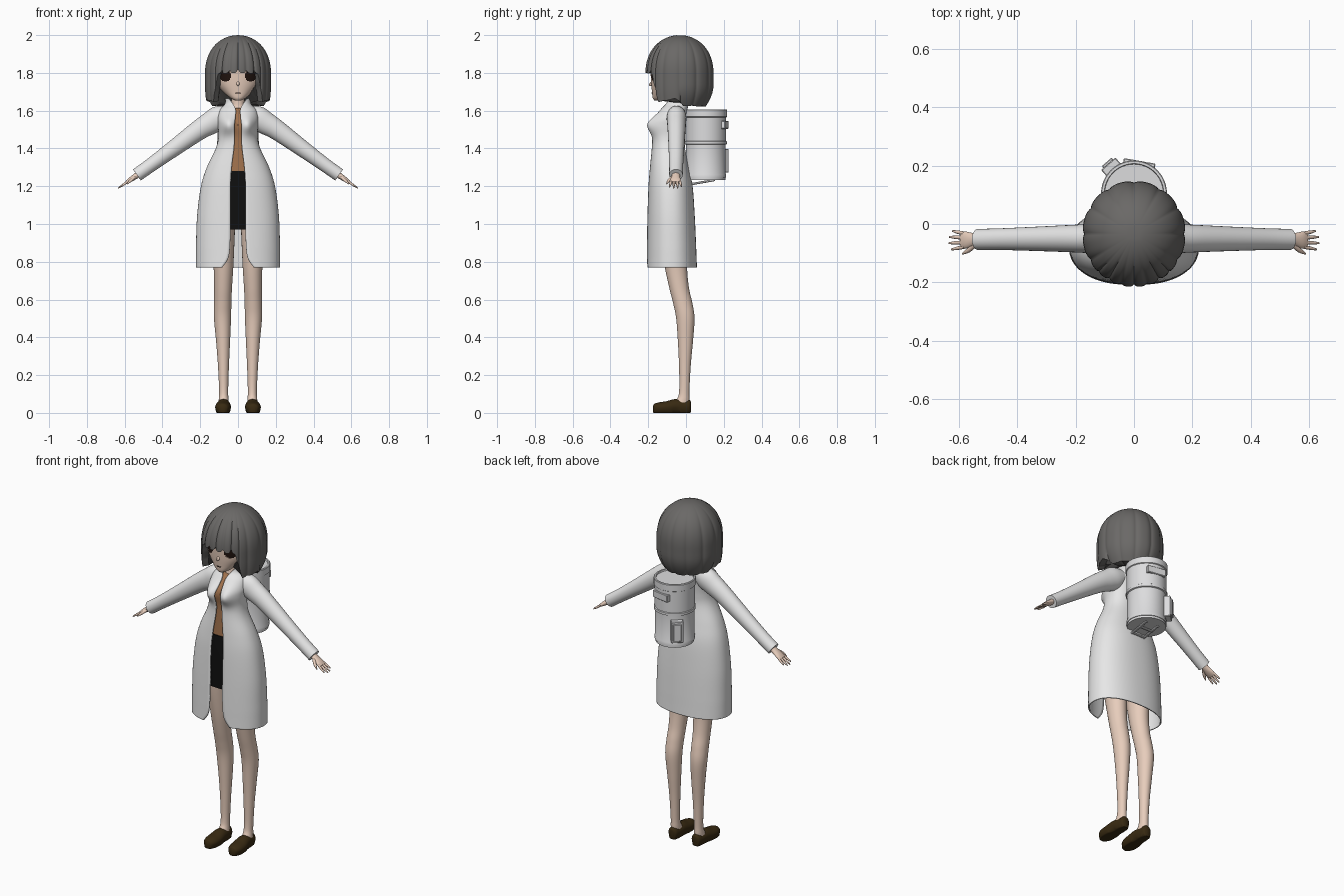
import bpy, bmesh, math
from mathutils import Vector, Matrix

if "Cube" in bpy.data.objects:
    bpy.data.objects.remove(bpy.data.objects["Cube"])


def material(name, r, g, b):
    m = bpy.data.materials.new(name)
    m.diffuse_color = (r, g, b, 1)
    m.use_nodes = True
    m.node_tree.nodes["Principled BSDF"].inputs["Base Color"].default_value = m.diffuse_color
    return m


COAT = material("white cloth", .80, .80, .80)
METAL = material("pale metal", .72, .72, .73)
HAIR = material("grey hair", .145, .14, .135)
SKIN = material("skin", .80, .61, .50)
SHIRT = material("brown shirt", .36, .17, .075)
SKIRT = material("black skirt", .005, .005, .005)
SHOE = material("dark brown leather", .04, .023, .006)
EYE = material("dark eye", .015, .007, .005)


def resample(rows, k):
    """Catmull-Rom resampling of a list of number tuples."""
    if k < 2:
        return rows
    out = []
    for i in range(len(rows) - 1):
        a, b, c, d = rows[max(i - 1, 0)], rows[i], rows[i + 1], rows[min(i + 2, len(rows) - 1)]
        for j in range(k):
            t = j / k
            out.append(tuple(.5 * (2 * q + (r - p) * t + (2 * p - 5 * q + 4 * r - s) * t * t
                                   + (3 * q - p - 3 * r + s) * t ** 3) for p, q, r, s in zip(a, b, c, d)))
    return out + [rows[-1]]


def finish(name, bm, mat, mirror=False, angle=40):
    bmesh.ops.recalc_face_normals(bm, faces=bm.faces)
    me = bpy.data.meshes.new(name)
    bm.to_mesh(me)
    bm.free()
    ob = bpy.data.objects.new(name, me)
    bpy.context.collection.objects.link(ob)
    me.materials.append(mat)
    bpy.ops.object.select_all(action='DESELECT')
    ob.select_set(True)
    bpy.context.view_layer.objects.active = ob
    bpy.ops.object.shade_smooth_by_angle(angle=math.radians(angle))
    if mirror:
        ob.modifiers.new("mirror", 'MIRROR')
    return ob


def skin_rings(name, rings, mat, wrap=True, caps=True, **kw):
    bm = bmesh.new()
    vs = [[bm.verts.new(p) for p in r] for r in rings]
    n = len(rings[0])
    for a, b in zip(vs, vs[1:]):
        for i in range(n if wrap else n - 1):
            j = (i + 1) % n
            bm.faces.new((a[i], a[j], b[j], b[i]))
    if caps:
        bm.faces.new(vs[0])
        bm.faces.new(vs[-1])
    return finish(name, bm, mat, **kw)


def loft(name, rows, mat, n=48, k=6, p=2.0, bump=0, gap=False, **kw):
    """Horizontal rings: (z, centre x, half width, front y, back y[, opening])."""
    rings = []
    for row in resample(rows, k):
        z, cx, hx, yf, yb = row[:5]
        g = math.asin(min(.9, max(.001, row[5] / hx)) ** (p / 2)) if gap else 0
        ring = []
        for i in range(n):
            t = g + (2 * math.pi - 2 * g) * i / ((n - 1) if gap else n)
            s, c = math.sin(t), math.cos(t)
            x = cx + hx * math.copysign(abs(s) ** (2 / p), s)
            y = (yf + yb) / 2 - (yb - yf) / 2 * math.copysign(abs(c) ** (2 / p), c)
            if bump and c > 0:
                y -= bump * c ** .5 * math.exp(-((abs(x) - .055) / .04) ** 2 - ((z - 1.525) / .05) ** 2)
            ring.append((x, y, z))
        rings.append(ring)
    return skin_rings(name, rings, mat, wrap=not gap, caps=not gap, **kw)


def tube(name, path, mat, n=20, k=5, **kw):
    """Elliptical tube along (x, y, z, radius sideways, radius up)."""
    pts = resample(path, k)
    rings = []
    for i, q in enumerate(pts):
        t = (Vector(pts[min(i + 1, len(pts) - 1)][:3]) - Vector(pts[max(i - 1, 0)][:3])).normalized()
        u = Vector((1, 0, 0)) if abs(t.y) > .7 else Vector((0, 1, 0))
        w = t.cross(u).normalized()
        u = w.cross(t)
        rings.append([Vector(q[:3]) + u * q[3] * math.cos(a) + w * q[4] * math.sin(a)
                      for a in (2 * math.pi * j / n for j in range(n))])
    return skin_rings(name, rings, mat, **kw)


def box(name, loc, size, mat, turn=0, tilt=0):
    bm = bmesh.new()
    m = (Matrix.Translation(loc) @ Matrix.Rotation(turn, 4, 'Z') @ Matrix.Rotation(tilt, 4, 'X')
         @ Matrix.Diagonal((*size, 1)))
    bmesh.ops.create_cube(bm, size=1, matrix=m)
    bmesh.ops.bevel(bm, geom=bm.edges[:], offset=.003, segments=1, affect='EDGES')
    return finish(name, bm, mat, angle=20)


# Head with eyes coloured by an ellipse rule
head = loft("head", [(1.655, 0, .018, -.168, -.12), (1.668, 0, .042, -.176, -.08), (1.70, 0, .080, -.180, -.01),
                     (1.74, 0, .112, -.184, .04), (1.79, 0, .130, -.187, .08), (1.86, 0, .135, -.19, .10),
                     (1.92, 0, .11, -.16, .08), (1.96, 0, .05, -.10, .03)], SKIN, n=120, k=10, p=2.2)
head.data.materials.append(EYE)
for f in head.data.polygons:
    c = f.center
    if c.y < -.08 and ((abs(c.x) - .068) / .031) ** 2 + ((c.z - 1.785) / .030) ** 2 < 1:
        f.material_index = 1
tube("nose", [(0, -.178, 1.745, .010, .012), (0, -.188, 1.738, .007, .008), (0, -.196, 1.734, .002, .002)], SKIN, n=12)
tube("mouth", [(-.014, -.1795, 1.694, .002, .002), (0, -.1815, 1.693, .002, .003), (.014, -.1795, 1.694, .002, .002)],
     EYE, n=8)
loft("neck", [(1.54, 0, .06, -.11, .0), (1.61, 0, .045, -.09, .0), (1.64, 0, .036, -.085, -.01),
              (1.70, 0, .036, -.085, -.01)], SKIN, n=24)

# Bobbed hair: one polar shell whose lower edge depends on the angle from the front
EDGE = [(0, 1.80), (37, 1.795), (41, 1.74), (50, 1.645), (62, 1.65), (82, 1.665), (88, 1.65), (98, 1.625), (180, 1.62)]


def edge_height(a):
    for (a0, z0), (a1, z1) in zip(EDGE, EDGE[1:]):
        if a <= a1:
            return z0 + (z1 - z0) * (a - a0) / (a1 - a0)


N, V = 180, 26
rings = []
for v in range(1, V + 2):
    ring = []
    for i in range(N):
        deg = -180 + 360 * i / N
        a, th = abs(deg), math.radians(deg)
        front = a < 45
        groove = (1 - abs(math.sin(math.pi * deg / (15 if front else 30)))) ** 2
        f = min(v, V) / V
        zb = edge_height(a) + (.02 * groove if front else .006 * groove)
        z = 2 - (2 - zb) * f ** 1.7
        s = (1 - (max(0, z - 1.79) / .21) ** 2.3) ** .5
        if z < 1.74:
            s *= 1 - (.24 if a > 90 else .07) * ((1.74 - z) / .12) ** 2
        s *= 1 - (.045 if front else .035) * groove * min(1, f * 2)
        if v > V:  # tucked underside
            s *= .8 - .35 * min(1, max(0, (a - 80) / 60))
            z += .006
        ring.append((.177 * s * math.sin(th), -.034 - .182 * s * math.cos(th), z))
    rings.append(ring)
hair = skin_rings("hair", rings, HAIR, angle=50)

# Open coat
coat = loft("coat", [(1.665, 0, .068, -.10, .012, .05), (1.635, 0, .070, -.11, .012, .026),
                     (1.605, 0, .098, -.135, .008, .012), (1.56, 0, .108, -.165, .005, .014),
                     (1.52, 0, .106, -.178, .0, .018), (1.46, 0, .104, -.178, -.005, .018),
                     (1.40, 0, .118, -.182, -.005, .022), (1.30, 0, .165, -.192, .015, .034),
                     (1.20, 0, .196, -.200, .035, .04), (1.05, 0, .216, -.205, .046, .04),
                     (.90, 0, .222, -.208, .053, .042), (.82, 0, .223, -.209, .056, .052),
                     (.77, 0, .223, -.210, .058, .085)], COAT, n=90, p=2.25, bump=.038, gap=True)
th = coat.modifiers.new("thickness", 'SOLIDIFY')
th.thickness = .007
th.offset = -1

# Shirt and skirt
loft("shirt", [(1.615, 0, .05, -.105, -.01), (1.60, 0, .08, -.122, -.012), (1.56, 0, .094, -.152, -.012),
               (1.52, 0, .092, -.164, -.015), (1.46, 0, .09, -.164, -.018), (1.40, 0, .10, -.166, -.018),
               (1.27, 0, .125, -.172, .0)], SHIRT, p=2.25, bump=.03)
loft("skirt", [(1.28, 0, .128, -.176, .005), (1.15, 0, .155, -.180, .025), (.97, 0, .155, -.178, .03)],
     SKIRT, p=2.4)

# Legs and shoes
loft("leg", [(1.02, .080, .066, -.15, .02), (.90, .079, .060, -.135, .012), (.77, .077, .052, -.112, .006),
             (.66, .079, .047, -.088, .016), (.58, .081, .046, -.068, .034), (.50, .082, .045, -.052, .045),
             (.38, .079, .037, -.043, .037), (.25, .077, .029, -.037, .025), (.12, .076, .024, -.036, .018),
             (.07, .076, .026, -.05, .018), (.035, .076, .030, -.09, .016)], SKIN, n=28, mirror=True)
shoe = tube("shoe", [(.080, -.174, .026, .012, .012), (.080, -.166, .026, .027, .022), (.080, -.14, .028, .039, .028),
                     (.079, -.10, .031, .042, .031), (.077, -.055, .037, .037, .036), (.076, -.01, .034, .032, .034),
                     (.076, .018, .036, .026, .033), (.076, .027, .036, .012, .018)], SHOE, n=24, mirror=True)
for vtx in shoe.data.vertices:  # flatten the soles
    if vtx.co.z < .018:
        vtx.co.z = max(0, (vtx.co.z - .010) * .6)

# Sleeves, palms, fingers
tube("sleeve", [(.05, -.05, 1.585, .045, .045), (.10, -.05, 1.562, .052, .064), (.15, -.05, 1.532, .050, .060),
                (.21, -.05, 1.495, .047, .053), (.35, -.051, 1.393, .041, .043), (.46, -.052, 1.313, .037, .037),
                (.535, -.053, 1.260, .036, .036)], COAT, n=28, mirror=True)
tube("palm", [(.51, -.053, 1.276, .022, .018), (.545, -.054, 1.251, .022, .015), (.575, -.055, 1.231, .029, .012),
              (.592, -.055, 1.219, .028, .008)], SKIN, mirror=True)
for i, (y, reach) in enumerate([(-.079, .036), (-.063, .045), (-.047, .043), (-.032, .032)]):
    fy = y + (y + .055) * .35
    tube("finger_%d" % (i + 1), [(.583, y, 1.226, .0065, .0065), (.588 + reach * .5, (y + fy) / 2, 1.222 - reach * .36,
         .006, .006), (.590 + reach, fy, 1.221 - reach * .70, .003, .003)], SKIN, n=10, k=3, mirror=True)
tube("thumb", [(.548, -.072, 1.247, .009, .009), (.568, -.091, 1.230, .008, .008), (.588, -.102, 1.212, .003, .003)],
     SKIN, n=10, k=3, mirror=True)

# Canister backpack with ribs and rims
PROFILE = [(1.232, .085), (1.232, .104), (1.245, .104), (1.245, .108), (1.262, .108), (1.268, .105), (1.42, .105),
           (1.423, .112), (1.437, .112), (1.44, .108), (1.565, .108), (1.568, .113), (1.604, .113), (1.607, .110),
           (1.607, .102), (1.598, .100)]
loft("canister", [(z, 0, r, .105 - r, .105 + r) for z, r in PROFILE], METAL, n=48, k=1)


def on_canister(name, deg, z, size, out):
    a = math.radians(deg)
    box(name, (out * math.cos(a), .105 + out * math.sin(a), z), size, METAL, turn=a - math.pi / 2)


on_canister("side_box", 131, 1.335, (.065, .045, .125), .112)
on_canister("side_box_lid", 131, 1.335, (.045, .012, .10), .137)
on_canister("back_plate", 80, 1.525, (.11, .03, .042), .098)
for x in (-.04, .04):
    box("lower_bracket_bar", (x, .09, 1.222), (.014, .13, .012), METAL, tilt=math.radians(10))
for y, z in ((.035, 1.213), (.10, 1.222)):
    box("lower_bracket_cross", (0, y, z), (.09, .014, .012), METAL)
